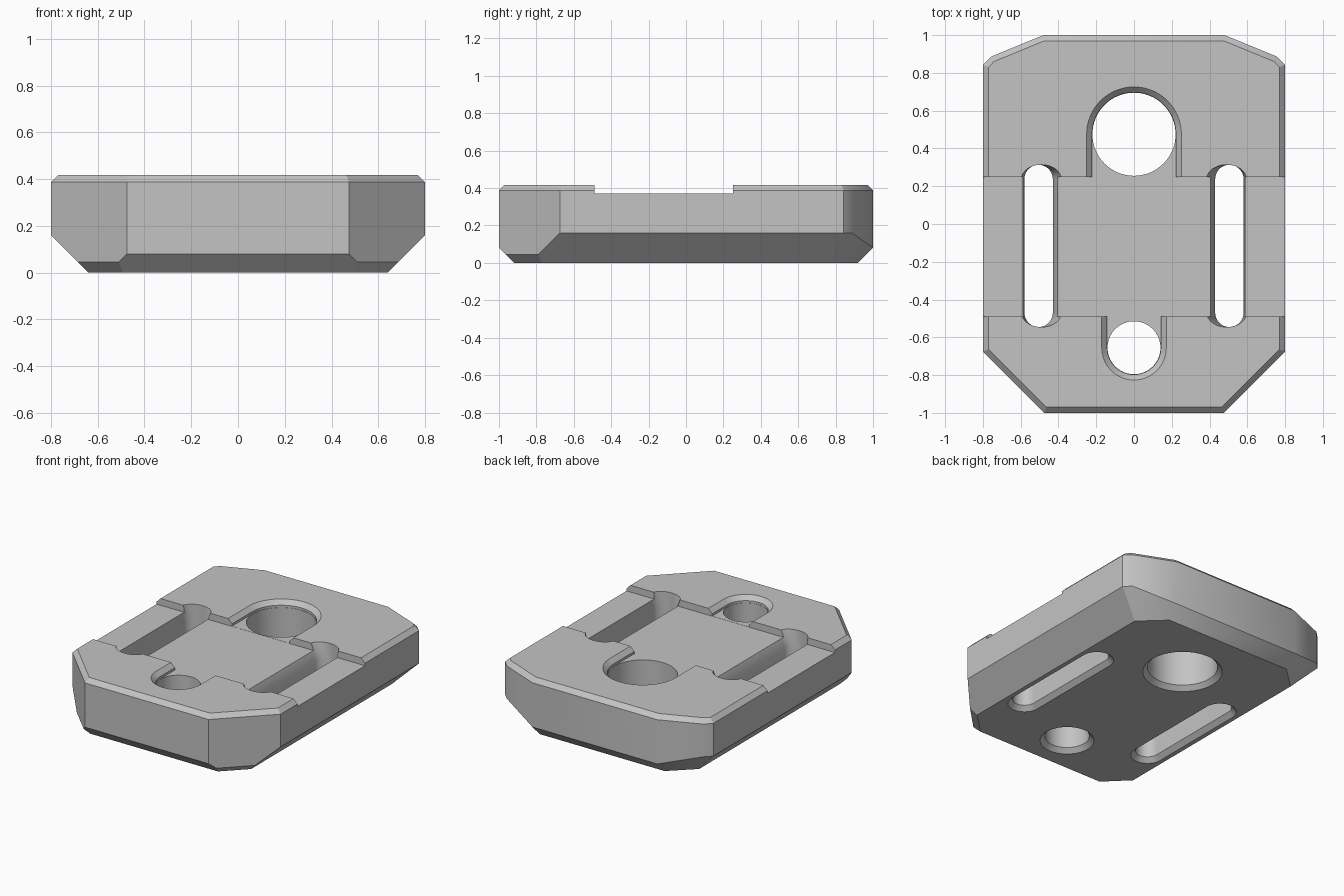
import bpy, bmesh, math

default = bpy.data.objects.get("Cube")
if default:
    bpy.data.objects.remove(default, do_unlink=True)

TOP, FLOOR, BEVEL = 0.417, 0.37, 0.03

grey = bpy.data.materials.new("plain grey")
grey.use_nodes = True
grey.diffuse_color = (0.55, 0.55, 0.55, 1)
grey.node_tree.nodes["Principled BSDF"].inputs["Base Color"].default_value = (0.55, 0.55, 0.55, 1)


def make_object(name, bm):
    bmesh.ops.recalc_face_normals(bm, faces=bm.faces)
    mesh = bpy.data.meshes.new(name)
    bm.to_mesh(mesh)
    bm.free()
    mesh.materials.append(grey)
    ob = bpy.data.objects.new(name, mesh)
    bpy.context.collection.objects.link(ob)
    return ob


def mirrored_hull(name, points):
    bm = bmesh.new()
    for x, y, z in points:
        for side in (-1, 1):
            bm.verts.new((side * x, y, z))
    bmesh.ops.convex_hull(bm, input=bm.verts)
    bmesh.ops.dissolve_limit(bm, angle_limit=math.radians(1), verts=bm.verts, edges=bm.edges)
    return make_object(name, bm)


def loft(name, rings, steps=32):
    """Rounded slot rings: z, centre x, lower arc y, upper arc y, x radius, y radius."""
    bm = bmesh.new()
    loops = []
    for z, cx, y0, y1, rx, ry in rings:
        loop = []
        for cy, start in ((y1, 0), (y0, math.pi)):
            count = steps + 1 if y1 > y0 else steps
            for i in range(count):
                a = start + math.pi * i / steps
                loop.append(bm.verts.new((cx + rx * math.cos(a), cy + ry * math.sin(a), z)))
        loops.append(loop)
    for low, high in zip(loops, loops[1:]):
        for i in range(len(low)):
            j = (i + 1) % len(low)
            bm.faces.new((low[i], low[j], high[j], high[i]))
    bm.faces.new(loops[0])
    bm.faces.new(loops[-1])
    return make_object(name, bm)


# Body: upper bevel, vertical walls and sloped underside
outline = [(0.475, -1), (0.8, -0.675), (0.8, 0.842), (0.755, 0.887), (0.48, 1)]
inset = [(0.463, -0.97), (0.77, -0.663), (0.77, 0.83), (0.742, 0.86), (0.474, 0.97)]
points = [(x, y, TOP) for x, y in inset]
points += [(x, y, TOP - BEVEL) for x, y in outline]
points += [(x, y, z) for (x, y), z in zip(outline, (0.08, 0.16, 0.16, 0.16, 0.08))]
points += [(0.51, -0.965, 0.045), (0.685, -0.79, 0.045)]
points += [(x, y, 0) for x, y in ((0.49, -0.92), (0.64, -0.771), (0.64, 0.77), (0.48, 0.92))]
body = mirrored_hull("body_plate", points)

cutters = []

# Wide recess across the top
bm = bmesh.new()
bmesh.ops.create_cube(bm, size=1)
for v in bm.verts:
    v.co = (v.co.x * 2, -0.12 + v.co.y * 0.74, FLOOR + (v.co.z + 0.5) * 0.3)
cutters.append(make_object("recess_cutter", bm))

# Round holes, each with a bevelled open lead-in from the recess
for name, cy, r, inner_y in (("back", 0.475, 0.22, 0), ("front", -0.655, 0.14, -0.1)):
    cutters.append(loft(name + "_hole_cutter", [
        (z, 0, cy, cy, rad, rad) for z, rad in ((-0.01, r + 0.04), (0.03, r), (0.6, r))]))
    y0, y1 = sorted((cy, inner_y))
    cutters.append(loft(name + "_lead_in_cutter", [
        (z, 0, y0, y1, rad, rad) for z, rad in
        ((FLOOR + 0.001, r + 0.002), (TOP - BEVEL, r + 0.002), (TOP + BEVEL, r + 0.06))]))

# Long slots, flared toward the middle at the top
for name, side in (("left", 1), ("right", -1)):
    rings = []
    for z, inner, outer, ry in ((-0.01, 0.39, 0.62, 0.115), (0.03, 0.43, 0.58, 0.075),
                                (0.31, 0.43, 0.58, 0.075), (0.45, 0.371, 0.6, 0.076)):
        rings.append((z, side * (inner + outer) / 2, -0.47, 0.238, (outer - inner) / 2, ry))
    cutters.append(loft(name + "_slot_cutter", rings))

# Cut everything out of the body and keep the result
for cutter in cutters:
    cutter.hide_render = True
    mod = body.modifiers.new(cutter.name, "BOOLEAN")
    mod.operation = "DIFFERENCE"
    mod.solver = "EXACT"
    mod.object = cutter
deps = bpy.context.evaluated_depsgraph_get()
result = bpy.data.meshes.new_from_object(body.evaluated_get(deps))
body.modifiers.clear()
body.data = result
for cutter in cutters:
    bpy.data.objects.remove(cutter, do_unlink=True)

# Smooth curved walls, keep bevels crisp
bpy.ops.object.select_all(action="DESELECT")
body.select_set(True)
bpy.context.view_layer.objects.active = body
bpy.ops.object.shade_smooth_by_angle(angle=math.radians(28))
